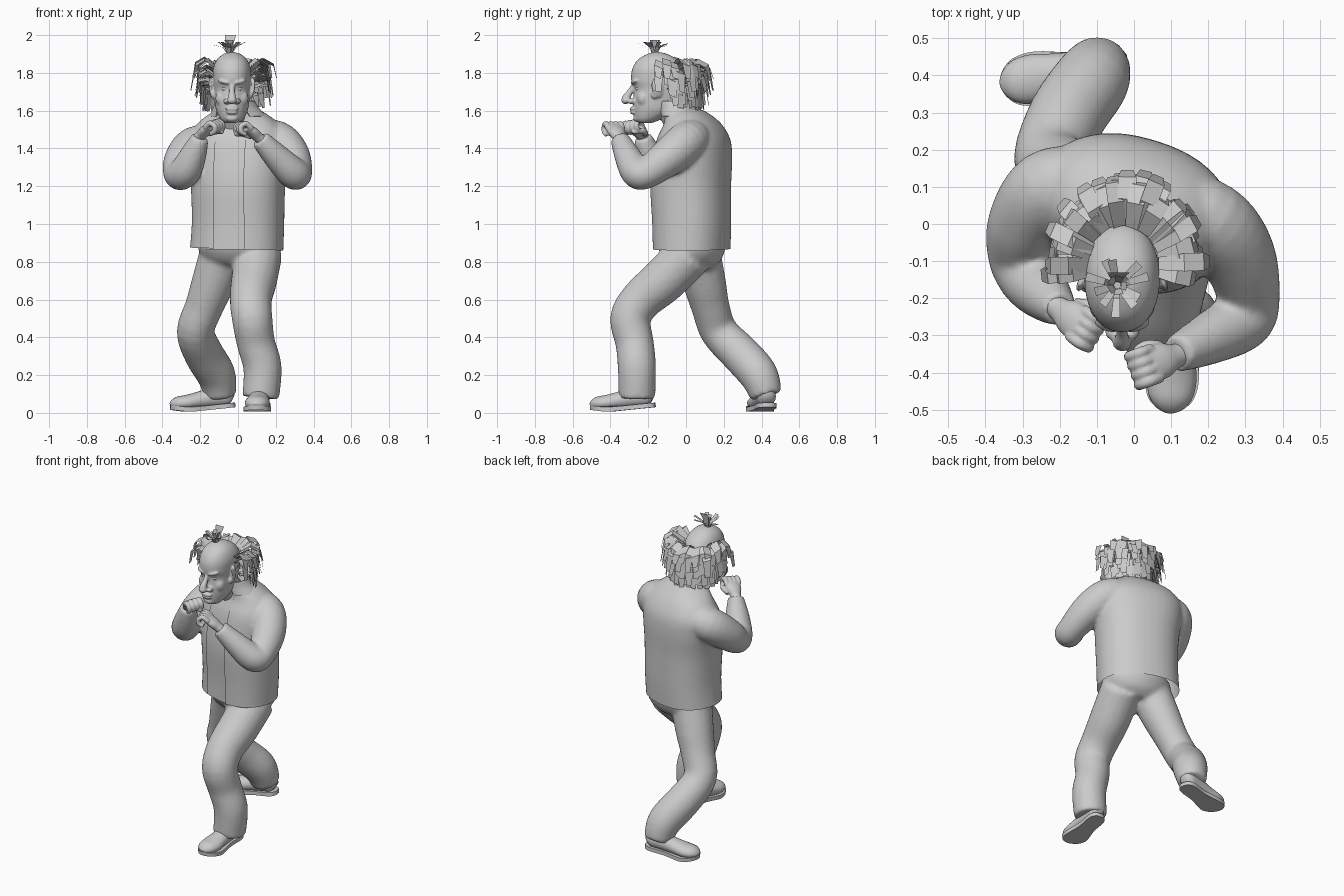
import bpy, bmesh, math, random
from mathutils import Vector, Matrix

if "Cube" in bpy.data.objects:
    bpy.data.objects.remove(bpy.data.objects["Cube"])
random.seed(4)
rad = math.radians


def spline(rows, k=4):
    """Catmull-Rom through tuples of numbers."""
    out = []
    for i in range(len(rows) - 1):
        p = [rows[max(i - 1, 0)], rows[i], rows[i + 1], rows[min(i + 2, len(rows) - 1)]]
        for s in range(k):
            t = s / k
            out.append(tuple(.5 * (2 * b + (c - a) * t + (2 * a - 5 * b + 4 * c - d) * t * t
                                   + (3 * b - a - 3 * c + d) * t ** 3) for a, b, c, d in zip(*p)))
    return out + [tuple(rows[-1])]


def skin(bm, rings, closed=True, cap=True):
    vs = [[bm.verts.new(p) for p in r] for r in rings]
    n = len(vs[0])
    for a, b in zip(vs, vs[1:]):
        for j in range(n if closed else n - 1):
            k = (j + 1) % n
            bm.faces.new((a[j], a[k], b[k], b[j]))
    if cap:
        bm.faces.new(vs[0])
        bm.faces.new(vs[-1])


def loft(bm, rows, ref=(1, 0, 0), n=18, k=4, M=Matrix()):
    """Tube through rows of (x, y, z, radius along ref, other radius)."""
    rows = spline([r if len(r) == 5 else r + (r[3],) for r in rows], k)
    pts = [Vector(r[:3]) for r in rows]
    rings = []
    for i, r in enumerate(rows):
        t = (pts[min(i + 1, len(pts) - 1)] - pts[max(i - 1, 0)]).normalized()
        u = Vector(ref)
        u = (u - t * u.dot(t)).normalized()
        v = t.cross(u)
        rings.append([M @ (pts[i] + u * r[3] * math.cos(a) + v * r[4] * math.sin(a))
                      for a in (2 * math.pi * j / n for j in range(n))])
    skin(bm, rings)


def slices(bm, rows, yaw=0, gap=0, n=40, grow=1, power=1):
    """Horizontal sections (z, cx, cy, rx, ry), optionally open at the front."""
    rings = []
    for z, cx, cy, rx, ry in spline(rows):
        ring = []
        for j in range(n):
            a = rad(-90 + gap + (360 - 2 * gap) * j / (n - 1 if gap else n))
            c, s = math.cos(a), math.sin(a)
            x = math.copysign(abs(c) ** power, c) * rx * grow
            y = math.copysign(abs(s) ** power, s) * ry * grow
            ring.append(Vector((cx + x * math.cos(yaw) - y * math.sin(yaw),
                                cy + x * math.sin(yaw) + y * math.cos(yaw), z)))
        rings.append(ring)
    skin(bm, rings, not gap, not gap)


def ball(bm, c, r, rot=(0, 0, 0)):
    M = Matrix.Translation(c)
    for ang, ax in zip(rot, 'XYZ'):
        M = M @ Matrix.Rotation(rad(ang), 4, ax)
    bmesh.ops.create_uvsphere(bm, u_segments=16, v_segments=10, radius=1,
                              matrix=M @ Matrix.Diagonal((*r, 1)))


def finish(name, bm, voxel=0, smooth=4, thick=0, flat=False):
    bmesh.ops.recalc_face_normals(bm, faces=bm.faces)
    me = bpy.data.meshes.new(name)
    bm.to_mesh(me)
    bm.free()
    ob = bpy.data.objects.new(name, me)
    bpy.context.collection.objects.link(ob)
    if voxel:
        m = ob.modifiers.new('blend', 'REMESH')
        m.mode, m.voxel_size = 'VOXEL', voxel
        m = ob.modifiers.new('soften', 'SMOOTH')
        m.factor, m.iterations = .5, smooth
    if thick:
        m = ob.modifiers.new('cloth', 'SOLIDIFY')
        m.thickness, m.offset = thick, 0
    if not flat:
        for o in bpy.context.selected_objects:
            o.select_set(False)
        ob.select_set(True)
        bpy.context.view_layer.objects.active = ob
        dg = bpy.context.evaluated_depsgraph_get()
        ob.data = bpy.data.meshes.new_from_object(ob.evaluated_get(dg))
        ob.modifiers.clear()
        bpy.ops.object.shade_smooth_by_angle(angle=rad(50))
    return ob


def cut(bm, co, no, clear=True):
    bmesh.ops.bisect_plane(bm, geom=bm.verts[:] + bm.edges[:] + bm.faces[:], plane_co=co, plane_no=no,
                           clear_inner=clear)


# Trousers: pelvis and two bent legs blended together
bm = bmesh.new()
slices(bm, [(.76, .01, .05, .1, .08), (.8, .01, .04, .18, .14), (.87, .01, .03, .222, .178), (.92, 0, .03, .21, .17)])
loft(bm, [(-.08, .06, .84, .125), (-.135, .1, .68, .114), (-.18, .13, .56, .102), (-.225, .175, .43, .1),
          (-.18, .29, .31, .105), (-.115, .385, .2, .103), (-.095, .425, .09, .085)])
loft(bm, [(.11, .02, .84, .125), (.085, -.12, .7, .122), (.068, -.235, .6, .112), (.075, -.295, .5, .108),
          (.095, -.272, .37, .102), (.13, -.26, .24, .102), (.12, -.26, .08, .098)])
finish('trousers', bm, .013, 6)

# Shirt front, seen through the open jacket
yaw = rad(-17)
across = Vector((math.cos(yaw), math.sin(yaw), 0))
ahead = Vector((math.sin(yaw), -math.cos(yaw), 0))
torso = [(.865, -.01, .03, .25, .195), (1.0, 0, .03, .245, .2), (1.2, 0, .025, .25, .205),
         (1.35, .0, .035, .265, .198), (1.45, 0, .04, .265, .18), (1.53, .0, .035, .22, .14),
         (1.585, .0, .005, .15, .11), (1.61, 0, -.02, .1, .09)]
bm = bmesh.new()
slices(bm, torso, yaw, grow=.955, power=.88)
cut(bm, across * -.13, across)
cut(bm, across * .13, -across)
cut(bm, ahead * .02, ahead)
finish('shirt', bm)

# Jacket: body and sleeves blended, then cut open at the front and hem
bm = bmesh.new()
slices(bm, [(.83,) + torso[0][1:]] + torso[1:], yaw, power=.88)
loft(bm, [(-.12, .12, 1.43, .09), (-.23, .095, 1.41, .107), (-.295, .0, 1.33, .1),
          (-.31, -.09, 1.262, .083), (-.275, -.15, 1.285, .084), (-.235, -.195, 1.37, .07),
          (-.2, -.23, 1.46, .047)], ref=(.6, -.2, 1), k=5)
loft(bm, [(.08, .06, 1.46, .09), (.205, .01, 1.44, .108), (.28, -.085, 1.36, .102),
          (.31, -.21, 1.27, .083), (.285, -.262, 1.275, .084), (.2, -.31, 1.36, .07),
          (.115, -.35, 1.45, .051)], ref=(-.6, -.2, 1), k=5)
jacket = finish('jacket', bm, .011, 6)
bm = bmesh.new()
bm.from_mesh(jacket.data)
cut(bm, across * .082, across, False)
cut(bm, across * -.082, across, False)
cut(bm, Vector((0, 0, .867)), Vector((.03, 0, 1)))
gone = [f for f in bm.faces if abs(f.calc_center_median().dot(across)) < .082
        and f.calc_center_median().dot(ahead) > .06 and f.calc_center_median().z < 1.6]
bmesh.ops.delete(bm, geom=gone, context='FACES')
bm.to_mesh(jacket.data)
bm.free()

# Jacket collar
bm = bmesh.new()
slices(bm, [(1.57, 0, -.01, .15, .115), (1.61, -.01, -.035, .12, .1), (1.65, -.015, -.055, .1, .09)], yaw, gap=38)
finish('jacket_collar', bm, thick=.01)


# Fists: palm, four curled fingers, thumb
def fist(name, wrist, d, spread):
    d = Vector(d).normalized()
    s = Vector(spread)
    s = (s - d * s.dot(d)).normalized()
    u = d.cross(s)
    u = u if u.z > 0 else -u
    M = Matrix((d, s, u)).transposed().to_4x4()
    M.translation = wrist
    bm = bmesh.new()
    loft(bm, [(-.05, 0, 0, .033, .03), (0, 0, 0, .033, .028), (.045, 0, .004, .048, .028),
              (.09, 0, .004, .05, .022)], ref=(0, 1, 0), M=M)
    for i in range(4):
        y = -.041 + .027 * i
        loft(bm, [(.075, y, .008, .015), (.115, y, .01, .0155), (.13, y, -.018, .015),
                  (.112, y, -.04, .0145), (.08, y, -.036, .012)], ref=(0, 1, 0), n=10, M=M)
    loft(bm, [(.03, .035, -.01, .018), (.07, .052, -.025, .016), (.105, .03, -.05, .014),
              (.112, .012, -.055, .009)], ref=(0, 0, 1), n=10, M=M)
    finish(name, bm, .005, 3)


fist('right_fist', (-.2, -.23, 1.465), (.75, -.55, .65), (.5, .8, .15))
fist('left_fist', (.112, -.355, 1.455), (-.85, -.3, .65), (-.2, 1, -.1))


# Shoes with soles, heel slightly raised
def shoe(name, heel, toe):
    d = Vector(toe) - Vector(heel)
    M = (Matrix.Translation((*heel, .03)) @ Matrix.Rotation(math.atan2(d.y, d.x), 4, 'Z')
         @ Matrix.Rotation(.1, 4, 'Y'))
    bm = bmesh.new()
    loft(bm, [(.005, 0, .05, .03, .03), (.03, 0, .06, .048, .05), (.1, 0, .064, .052, .055),
              (.18, 0, .056, .057, .046), (.25, 0, .05, .066, .041), (.3, 0, .05, .058, .036),
              (.33, 0, .045, .034, .022), (.338, 0, .042, .012, .01)], ref=(0, 1, 0), M=M)
    finish(name, bm)
    bm = bmesh.new()
    half = spline([(-.004, .02), (.012, .042), (.05, .053), (.14, .053), (.24, .072), (.3, .063),
                   (.33, .037), (.342, .012)])
    edge = [(x, w) for x, w in half] + [(x, -w) for x, w in reversed(half)]
    lift = lambda x: max(0, x - .25) * .22   # toe spring
    skin(bm, [[M @ Vector((x, y, z + lift(x))) for x, y in edge] for z in (0, .024)])
    finish(name + '_sole', bm)


shoe('left_shoe', (.125, -.165), (.095, -.5))
shoe('right_shoe', (-.02, .435), (-.36, .375))

# Head with neck, nose, brow, cheeks, lips and ears blended in
cx = -.032
bm = bmesh.new()
prof = [(1.535, -.25, -.18, .038), (1.555, -.27, -.13, .06), (1.6, -.278, -.05, .083), (1.65, -.28, -.02, .092),
        (1.715, -.274, 0, .097), (1.76, -.29, 0, .1), (1.82, -.285, -.005, .1), (1.87, -.255, -.045, .08),
        (1.9, -.205, -.1, .045), (1.91, -.17, -.14, .01)]
slices(bm, [(z, cx, (f + b) / 2, w, (b - f) / 2) for z, f, b, w in prof], power=.93)
loft(bm, [(-.015, -.01, 1.5, .085), (-.025, -.06, 1.58, .078), (cx, -.11, 1.66, .075)])
loft(bm, [(cx, -.27, 1.745, .013), (cx, -.293, 1.705, .015), (cx, -.315, 1.67, .022), (cx, -.318, 1.648, .02)])
ball(bm, (cx, -.32, 1.655), (.026, .023, .021))
ball(bm, (cx, -.283, 1.61), (.037, .016, .01))
ball(bm, (cx, -.28, 1.59), (.031, .016, .009))
ball(bm, (cx, -.258, 1.56), (.034, .022, .02))
for s in (-1, 1):
    ball(bm, (cx + s * .028, -.29, 1.65), (.018, .022, .015))
    ball(bm, (cx + s * .04, -.272, 1.752), (.037, .018, .011), (0, -s * 14, s * 18))
    ball(bm, (cx + s * .048, -.225, 1.665), (.04, .036, .045))
    ball(bm, (cx + s * .106, -.15, 1.722), (.011, .034, .055), (12, s * 8, s * 22))
    ball(bm, (cx + s * .1, -.165, 1.685), (.012, .02, .022))
finish('head', bm, .0055, 4)

# Eyes
bm = bmesh.new()
for s in (-1, 1):
    ball(bm, (cx + s * .037, -.25, 1.717), (.018, .018, .014))
finish('eyes', bm)


# Hair cards around the sides and back: long on top, tucked behind the ears below
def card(bm, pts, side, widths):
    skin(bm, [[p - side * w, p + side * w] for p, w in zip(pts, widths)], False, False)


bm = bmesh.new()
for h, reach0, rise, fall, a0 in ((1.83, 1.03, .035, .06, -8), (1.8, 1.03, .03, .08, -6), (1.76, .98, .015, .08, 5),
                                  (1.72, .9, .01, .09, 18), (1.68, .82, 0, .08, 25)):
    for i in range(19):
        a = rad(a0 + (180 - 2 * a0) * i / 18 + random.uniform(-4, 4))
        c, s = math.cos(a), math.sin(a)
        reach = random.uniform(.85, 1.05) * reach0
        at = lambda f, z: Vector((cx + .008 + c * (.09 + (.215 * reach - .09) * f),
                                  -.11 + s * (.1 + (.245 * reach - .1) * f), z))
        z = h + random.uniform(-.014, .012)
        pts = [at(0, z - .01), at(.5, z + rise), at(.88, z + .005), at(1, z - fall * random.uniform(.8, 1.2))]
        side = Vector((-s, c, random.uniform(-.5, .5))).normalized()
        card(bm, pts, side, (.018, .025, .025, .016))
finish('side_hair', bm, flat=True)

# Crown tuft
bm = bmesh.new()
for i in range(15):
    a = 2 * math.pi * i / 15 + random.uniform(-.15, .15)
    d = Vector((math.cos(a), math.sin(a), 0))
    r = random.uniform(.06, .09) if i % 3 else .025
    z = random.uniform(1.945, 1.965) if i % 3 else 1.975
    o = Vector((-.045, -.165, 1.895))
    card(bm, [o + d * .008, o + d * r * .4 + Vector((0, 0, .04)), Vector((o.x, o.y, z)) + d * r],
         Vector((-d.y, d.x, 0)), (.006, .009, .012))
o = Vector((-.045, -.15, 1.9))
card(bm, [o, o + Vector((0, .01, .06)), o + Vector((.005, .02, .1))], Vector((1, 0, 0)), (.012, .022, .03))
finish('crown_tuft', bm, flat=True)
